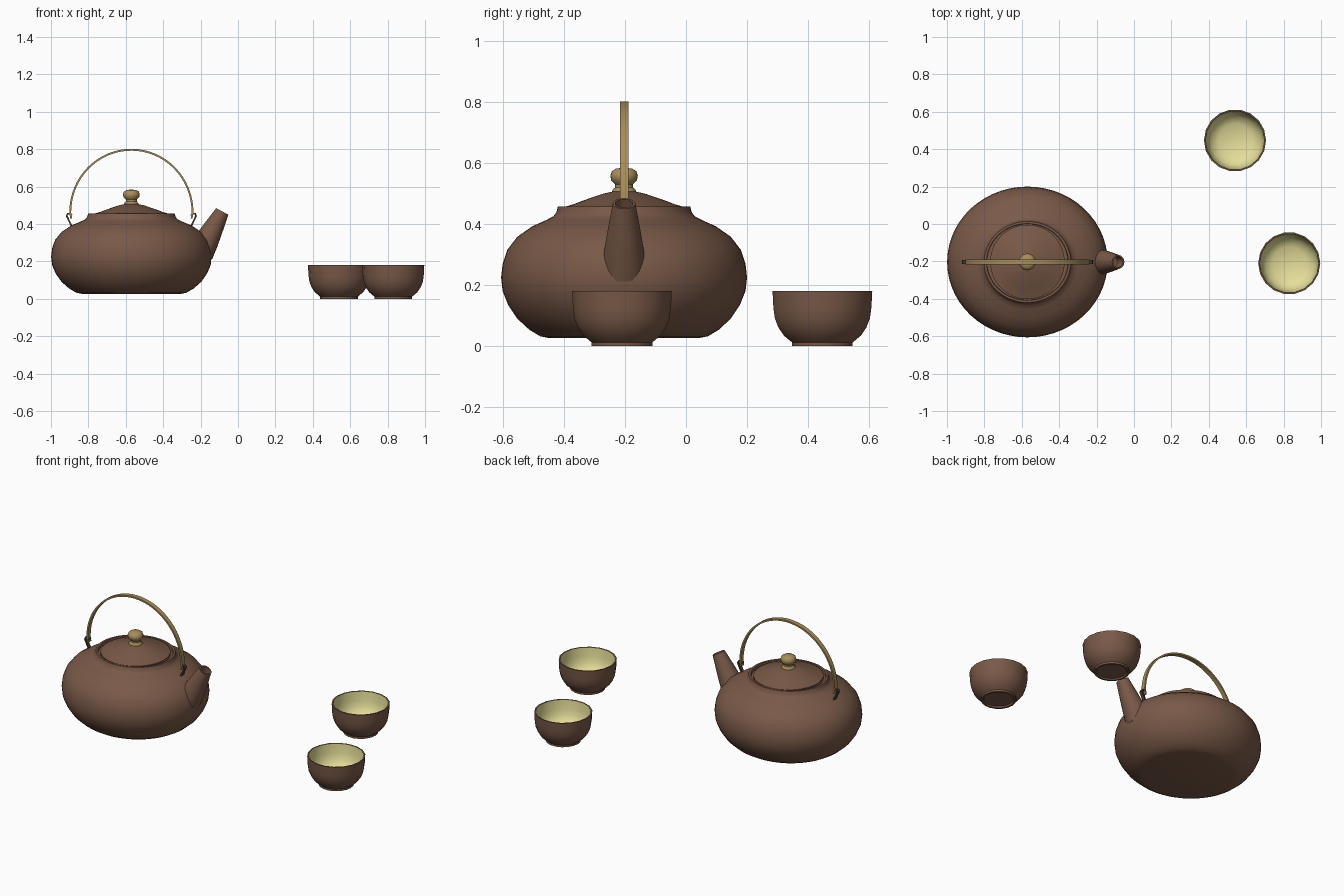
import bpy, bmesh, math
from mathutils import Vector

if "Cube" in bpy.data.objects:
    bpy.data.objects.remove(bpy.data.objects["Cube"])

POT = Vector((-0.57, -0.203, 0))


def material(name, rgb):
    m = bpy.data.materials.new(name)
    m.diffuse_color = (*rgb, 1)
    m.use_nodes = True
    m.node_tree.nodes["Principled BSDF"].inputs["Base Color"].default_value = m.diffuse_color
    return m


clay = material("brown clay", (0.19, 0.10, 0.064))
tan = material("tan wood", (0.39, 0.27, 0.105))
glaze = material("pale green glaze", (0.78, 0.73, 0.32))
metal = material("dark metal", (0.07, 0.045, 0.03))


def finish(name, bm, mats, angle=40):
    bmesh.ops.recalc_face_normals(bm, faces=bm.faces)
    me = bpy.data.meshes.new(name)
    bm.to_mesh(me)
    bm.free()
    ob = bpy.data.objects.new(name, me)
    bpy.context.collection.objects.link(ob)
    for m in mats:
        me.materials.append(m)
    bpy.ops.object.select_all(action='DESELECT')
    ob.select_set(True)
    bpy.context.view_layer.objects.active = ob
    bpy.ops.object.shade_smooth_by_angle(angle=math.radians(angle))
    return ob


def lathe(name, profile, loc, mats, n=48, sx=1.0, angle=40, inner_from=None):
    """Revolve (radius, height) points; segments from inner_from on use material 1."""
    bm = bmesh.new()
    rings = []
    for r, z in profile:
        if r == 0:
            rings.append([bm.verts.new((0, 0, z))] * n)
        else:
            rings.append([bm.verts.new((sx * r * math.cos(2 * math.pi * i / n),
                                        r * math.sin(2 * math.pi * i / n), z)) for i in range(n)])
    for k in range(len(rings) - 1):
        a, b = rings[k], rings[k + 1]
        for i in range(n):
            j = (i + 1) % n
            vs = list(dict.fromkeys((a[i], a[j], b[j], b[i])))
            f = bm.faces.new(vs)
            if inner_from is not None and k >= inner_from:
                f.material_index = 1
    ob = finish(name, bm, mats, angle)
    ob.location = loc
    return ob


def strip(name, path, width, thick, mat):
    """Sweep a flat rectangular section along an x-z path."""
    bm = bmesh.new()
    pts = [Vector((x, 0, z)) for x, z in path]
    rings = []
    for i, p in enumerate(pts):
        t = (pts[min(i + 1, len(pts) - 1)] - pts[max(i - 1, 0)]).normalized()
        nrm = Vector((-t.z, 0, t.x)) * thick / 2
        w = Vector((0, width / 2, 0))
        rings.append([bm.verts.new(p + o) for o in (nrm + w, nrm - w, -nrm - w, -nrm + w)])
    for a, b in zip(rings, rings[1:]):
        for i in range(4):
            j = (i + 1) % 4
            bm.faces.new((a[i], a[j], b[j], b[i]))
    bm.faces.new(rings[0])
    bm.faces.new(rings[-1])
    ob = finish(name, bm, [mat])
    ob.location = POT
    return ob


# Teapot body, slightly longer along x, with a raised rim
lathe("teapot_body",
      [(0, 0.027), (0.25, 0.027), (0.275, 0.032), (0.31, 0.053), (0.35, 0.09), (0.38, 0.135),
       (0.398, 0.18), (0.403, 0.225), (0.398, 0.27), (0.383, 0.315), (0.35, 0.358), (0.30, 0.393),
       (0.255, 0.413), (0.232, 0.425), (0.222, 0.438), (0.217, 0.457), (0.205, 0.457),
       (0.203, 0.44), (0, 0.44)],
      POT, [clay], n=56, sx=1.065)

# Lid and knob
lathe("lid", [(0, 0.435), (0.199, 0.435), (0.199, 0.455), (0.165, 0.465), (0.14, 0.475),
              (0.07, 0.499), (0.03, 0.508), (0, 0.51)], POT, [clay])
lathe("lid_knob", [(0, 0.5), (0.04, 0.503), (0.038, 0.512), (0.029, 0.52), (0.029, 0.53),
                   (0.042, 0.543), (0.045, 0.558), (0.04, 0.573), (0.026, 0.582), (0, 0.584)],
      POT, [tan], n=24)

# Tapered hollow spout leaning outward
spout = lathe("spout", [(0, 0.0), (0.073, 0.0), (0.066, 0.07), (0.054, 0.15), (0.037, 0.252),
                        (0.029, 0.252), (0.032, 0.18), (0, 0.17)], (-0.203, POT.y, 0.245), [clay], n=24)
spout.rotation_euler = (0, math.atan2(0.47, 0.88), 0)

# Arched handle
arc = [(-0.322, 0.43)] + [(0.327 * math.cos(a), 0.462 + 0.335 * math.sin(a))
       for a in (math.pi * (1 - i / 32) for i in range(33))] + [(0.322, 0.43)]
strip("handle", arc, 0.028, 0.010, tan)

# Hooks joining handle to body
for side, label in ((-1, "left"), (1, "right")):
    hook = [(0.312, 0.372), (0.33, 0.41), (0.346, 0.444), (0.342, 0.454), (0.328, 0.455), (0.318, 0.445)]
    strip("handle_hook_" + label, [(side * x, z) for x, z in hook], 0.022, 0.009, metal)

# Two cups with glazed interiors
cup = [(0, 0.008), (0.085, 0.008), (0.09, 0.0), (0.101, 0.0), (0.101, 0.012), (0.128, 0.034),
       (0.146, 0.06), (0.158, 0.09), (0.163, 0.125), (0.166, 0.18), (0.158, 0.18),
       (0.154, 0.125), (0.147, 0.09), (0.13, 0.055), (0.09, 0.032), (0, 0.025)]
for name, pos in (("cup_back", (0.54, 0.447, 0)), ("cup_front", (0.83, -0.21, 0))):
    lathe(name, cup, pos, [clay, glaze], n=18, inner_from=10)
